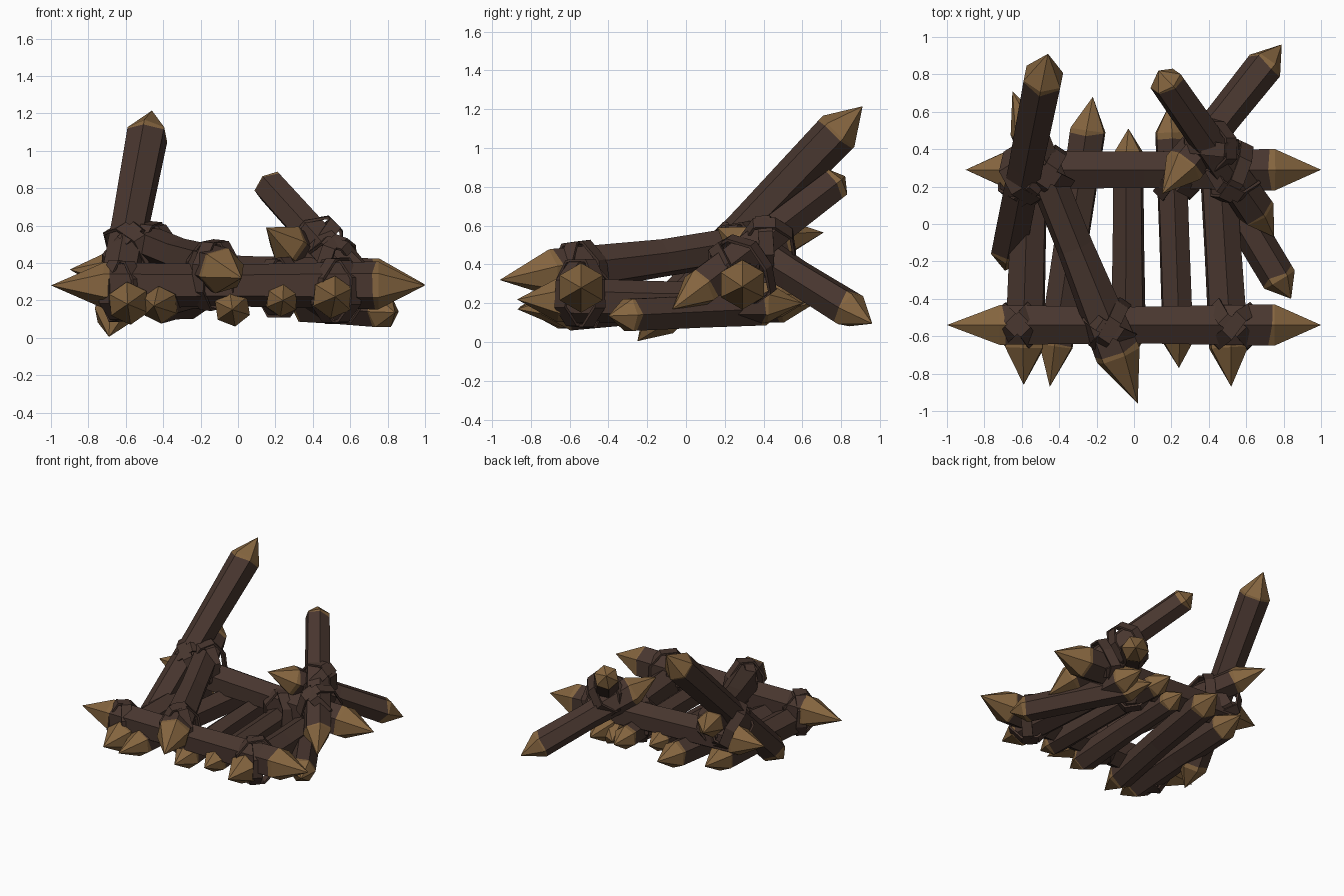
import bpy, bmesh, math, random
from mathutils import Vector

if "Cube" in bpy.data.objects:
    bpy.data.objects.remove(bpy.data.objects["Cube"])

random.seed(4)


def material(name, rgb):
    m = bpy.data.materials.new(name)
    m.diffuse_color = (*rgb, 1)
    m.use_nodes = True
    m.node_tree.nodes["Principled BSDF"].inputs["Base Color"].default_value = m.diffuse_color
    return m


BARK = material("dark bark", (0.065, 0.037, 0.028))
CUT = material("cut wood", (0.235, 0.130, 0.050))
SIDES = 6


def finish(bm, name, mats):
    bmesh.ops.recalc_face_normals(bm, faces=bm.faces)
    me = bpy.data.meshes.new(name)
    bm.to_mesh(me)
    bm.free()
    for m in mats:
        me.materials.append(m)
    bpy.context.collection.objects.link(bpy.data.objects.new(name, me))


def stake(name, a, b, r0, r1, tip0=0.22, tip1=0.22, roll=0.0, bow=0.0, waist=0.9):
    """Six-sided log from tip a to tip b, sharpened at both ends."""
    a, b = Vector(a), Vector(b)
    axis = (b - a).normalized()
    length = (b - a).length
    side = axis.cross(Vector((0, 0, 1))).normalized()
    up = side.cross(axis)
    bm = bmesh.new()
    mid_r = (r0 + r1) * 0.5 * waist
    # distance along axis, radius, jaggedness, upward bow
    rows = [(tip0, r0, 0, 0), (tip0 + 0.022, r0, 0.018, 0),
            (length * 0.5, mid_r, 0, bow),
            (length - tip1 - 0.022, r1, 0.018, 0), (length - tip1, r1, 0, 0)]
    rings = []
    for d, r, jag, off in rows:
        ring = []
        for i in range(SIDES):
            t = math.tau * i / SIDES + roll
            p = a + axis * (d + random.uniform(-jag, jag)) + up * off
            ring.append(bm.verts.new(p + up * (r * math.cos(t)) + side * (r * math.sin(t))))
        rings.append(ring)
    ends = bm.verts.new(a), bm.verts.new(b)
    for i in range(SIDES):
        j = (i + 1) % SIDES
        for k in range(len(rings) - 1):
            f = bm.faces.new((rings[k][i], rings[k][j], rings[k + 1][j], rings[k + 1][i]))
            f.material_index = 1 if k in (0, len(rings) - 2) else 0
        for ring, end in ((rings[0], ends[0]), (rings[-1], ends[1])):
            bm.faces.new((ring[i], ring[j], end)).material_index = 1
    finish(bm, name, (BARK, CUT))


def lashing(name, c, u, v, ra, rb, width=0.075, thick=0.016):
    """Two crossed flat rope loops around the joint of logs running along u and v."""
    c = Vector(c)
    u, v = Vector(u).normalized(), Vector(v).normalized()
    w = u.cross(v).normalized()
    bm = bmesh.new()
    for s in (-1, 1):
        side = (u + v * s).normalized()
        n = w.cross(side)
        loops = []
        for i in range(8):
            t = math.tau * (i + 0.5) / 8
            wob = random.uniform(0.94, 1.06)
            shift = n * random.uniform(-0.015, 0.015)
            row = []
            for dr, dn in ((0, -1), (0, 1), (thick, 1), (thick, -1)):
                row.append(bm.verts.new(
                    c + shift + w * ((ra * wob + dr) * math.cos(t))
                    + side * ((rb * wob + dr) * math.sin(t)) + n * (dn * width / 2)))
            loops.append(row)
        for i in range(8):
            p, q = loops[i], loops[(i + 1) % 8]
            for k in range(4):
                m = (k + 1) % 4
                bm.faces.new((p[k], p[m], q[m], q[k]))
    finish(bm, name, (BARK,))


# Two long cross beams
stake("front_beam", (-1, -0.54, 0.28), (1, -0.54, 0.28), 0.122, 0.128, 0.28, 0.25)
stake("back_beam", (-0.9, 0.29, 0.365), (1, 0.29, 0.285), 0.12, 0.128, 0.23, 0.25)

# Floor stakes running front to back
floor = [
    ((-0.59, -0.86, 0.18), (-0.55, 0.55, 0.21), 0.115, 0.105, 0.2, 0.2),
    ((-0.45, -0.87, 0.17), (-0.22, 0.68, 0.21), 0.10, 0.105, 0.22, 0.18),
    ((-0.03, -0.76, 0.15), (-0.03, 0.51, 0.22), 0.1, 0.085, 0.16, 0.13),
    ((0.24, -0.77, 0.20), (0.19, 0.64, 0.22), 0.09, 0.09, 0.14, 0.15),
    ((0.52, -0.87, 0.22), (0.43, 0.6, 0.2), 0.115, 0.105, 0.21, 0.18),
]
for i, (a, b, r0, r1, t0, t1) in enumerate(floor):
    stake(f"floor_stake_{i + 1}", a, b, r0, r1, t0, t1,
          random.uniform(-0.3, 0.3), random.uniform(-0.01, 0.01), 0.98)
stake("slanted_floor_stake", (0.84, -0.40, 0.135), (0.28, 0.53, 0.18),
      0.095, 0.1, 0.12, 0.17, 0.52, 0, 0.98)

# Diagonal stake lying over the beams
stake("diagonal_stake", (0.02, -0.96, 0.32), (-0.65, 0.71, 0.565), 0.125, 0.1, 0.28, 0.22, 0.25, -0.01)

# Raised stakes
stake("tall_stake", (-0.69, -0.25, 0.005), (-0.46, 0.91, 1.215), 0.105, 0.115, 0.16, 0.18, 0, 0, 0.95)
stake("short_stake", (0.75, -0.07, 0.17), (0.13, 0.82, 0.855), 0.105, 0.092, 0.2, 0.08, 0.2, 0, 0.98)
stake("crossed_stake", (0.15, 0.16, 0.59), (0.79, 0.96, 0.095), 0.11, 0.1, 0.2, 0.16, 0.4)

# Rope lashings at the joints
X, Y = (1, 0, 0), (0, 1, 0)
DIAG, TALL = (-0.67, 1.67, 0.25), (0.23, 1.16, 1.2)
SHORT, CROSS = (-0.62, 0.89, 0.69), (0.64, 0.8, -0.5)
for name, c, u, v, ra, rb in (
    ("front_left", (-0.62, -0.54, 0.25), X, Y, 0.155, 0.125),
    ("front_middle", (-0.13, -0.54, 0.335), X, DIAG, 0.175, 0.14),
    ("front_right", (0.53, -0.54, 0.25), X, Y, 0.17, 0.145),
    ("back_left", (-0.58, 0.27, 0.44), X, TALL, 0.175, 0.155),
    ("back_diagonal", (-0.46, 0.28, 0.44), X, DIAG, 0.17, 0.135),
    ("back_floor", (0.22, 0.25, 0.27), X, Y, 0.15, 0.13),
    ("back_right", (0.52, 0.29, 0.37), X, SHORT, 0.18, 0.15),
    ("crossed", (0.41, 0.42, 0.49), CROSS, SHORT, 0.165, 0.13),
):
    lashing(name + "_lashing", c, u, v, ra, rb)
